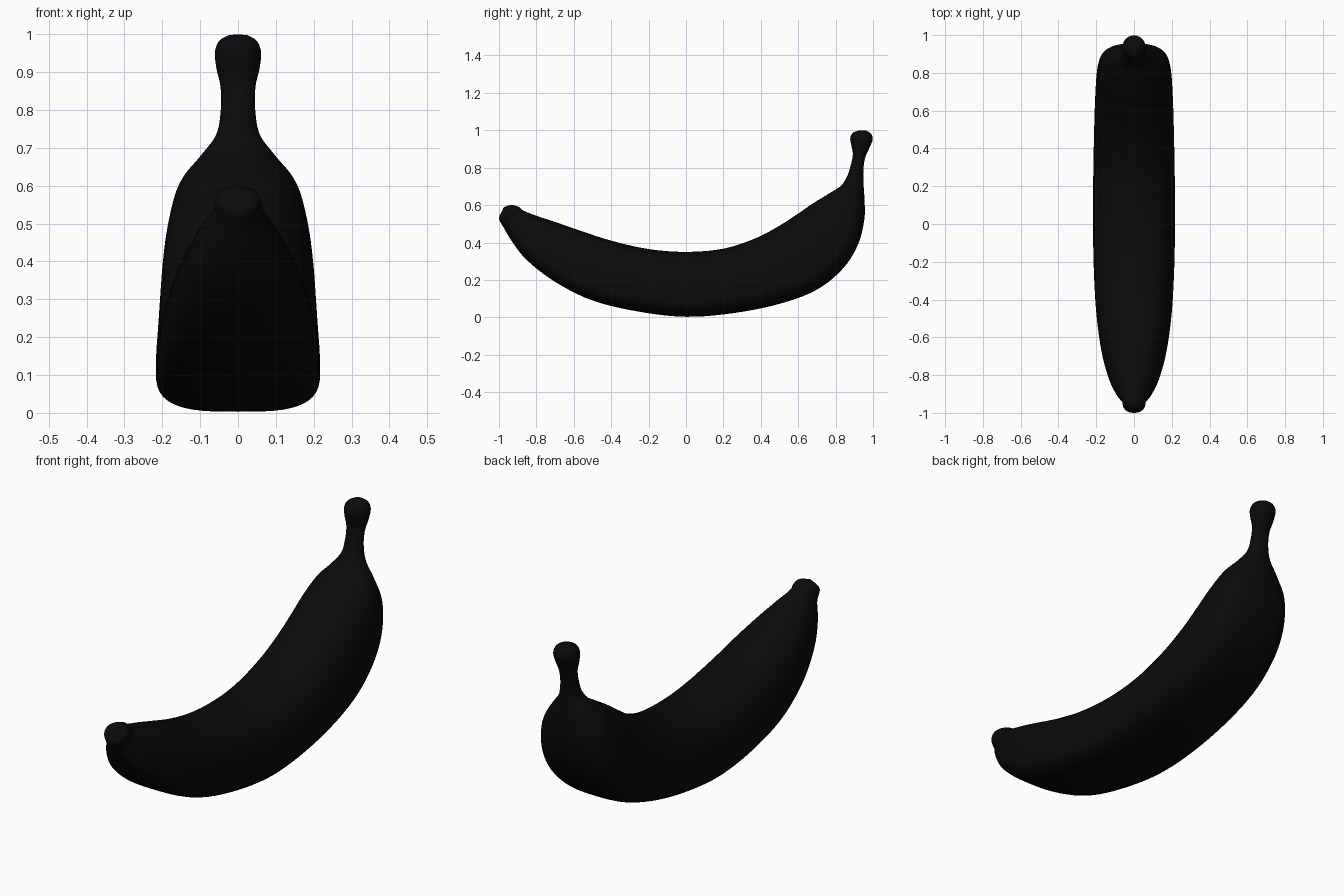
import bpy, bmesh, math
from mathutils import Vector

if "Cube" in bpy.data.objects:
    bpy.data.objects.remove(bpy.data.objects["Cube"])

# Stations: outer edge (y, z), inner edge (y, z), half width, squareness 0..1
STATIONS = [
    (-.985, .565, -.950, .598, .035, 0), (-1.0, .535, -.925, .600, .056, 0),
    (-.993, .510, -.890, .588, .062, 0), (-.975, .480, -.868, .570, .065, .1),
    (-.930, .405, -.800, .543, .100, .5), (-.850, .305, -.700, .510, .137, .8),
    (-.700, .190, -.570, .465, .174, 1), (-.500, .090, -.400, .410, .200, 1),
    (-.250, .030, -.200, .365, .213, 1), (0, .003, 0, .350, .217, 1),
    (.250, .022, .200, .367, .216, 1), (.500, .072, .370, .422, .212, 1),
    (.700, .148, .500, .490, .207, 1), (.840, .262, .600, .555, .200, 1),
    (.920, .390, .680, .610, .187, .9), (.953, .520, .770, .665, .160, .6),
    (.955, .620, .830, .705, .108, .3), (.950, .700, .862, .755, .060, .1),
    (.948, .780, .880, .810, .046, 0), (.957, .850, .892, .870, .046, 0),
    (.980, .905, .885, .915, .057, 0), (.998, .950, .878, .955, .061, 0),
    (.990, .980, .890, .985, .050, 0), (.965, .998, .920, .998, .025, 0),
]
SIDES, STEPS = 48, 5


def smooth_path(points, steps):
    """Catmull-Rom through the stations."""
    out = []
    for i in range(len(points) - 1):
        a, b, c, d = (points[min(max(i + k, 0), len(points) - 1)] for k in (-1, 0, 1, 2))
        for s in range(steps):
            t = s / steps
            out.append([.5 * (2 * q + (r - p) * t + (2 * p - 5 * q + 4 * r - u) * t * t
                              + (3 * q - p - 3 * r + u) * t ** 3)
                        for p, q, r, u in zip(a, b, c, d)])
    out.append(list(points[-1]))
    return out


def power(v, n):
    return math.copysign(abs(v) ** (2 / n), v)


def section(bm, st):
    """Rounded section, flatter and widest toward the outer curve."""
    by, bz, ty, tz, w, sq = st
    sq = min(max(sq, 0), 1)
    outer, inner = Vector((0, by, bz)), Vector((0, ty, tz))
    mid = .5 - .17 * sq
    ring = []
    for k in range(SIDES):
        a = 2 * math.pi * k / SIDES
        c, s = math.cos(a), math.sin(a)
        n = 2 + sq * (.5 if s >= 0 else 1.2)
        v = power(s, n)
        f = mid + v * ((1 - mid) if v >= 0 else mid)
        p = outer.lerp(inner, f)
        p.x = w * power(c, n)
        ring.append(bm.verts.new(p))
    return ring


# Banana body, tip and stem as one skin
bm = bmesh.new()
rings = [section(bm, st) for st in smooth_path(STATIONS, STEPS)]
for r0, r1 in zip(rings, rings[1:]):
    for k in range(SIDES):
        j = (k + 1) % SIDES
        bm.faces.new((r0[k], r0[j], r1[j], r1[k]))
# Domed end caps
for ring, offset in ((rings[0], Vector((0, -.008, .006))), (rings[-1], Vector((0, 0, .002)))):
    centre = sum((v.co for v in ring), Vector()) / SIDES + offset
    tip = bm.verts.new(centre)
    for k in range(SIDES):
        bm.faces.new((ring[k], ring[(k + 1) % SIDES], tip))
bmesh.ops.recalc_face_normals(bm, faces=bm.faces)
mesh = bpy.data.meshes.new("banana")
bm.to_mesh(mesh)
bm.free()
banana = bpy.data.objects.new("banana", mesh)
bpy.context.collection.objects.link(banana)
for poly in mesh.polygons:
    poly.use_smooth = True

# Black skin
skin = bpy.data.materials.new("black_skin")
skin.diffuse_color = (.003, .003, .003, 1)
skin.use_nodes = True
skin.node_tree.nodes["Principled BSDF"].inputs["Base Color"].default_value = skin.diffuse_color
mesh.materials.append(skin)
